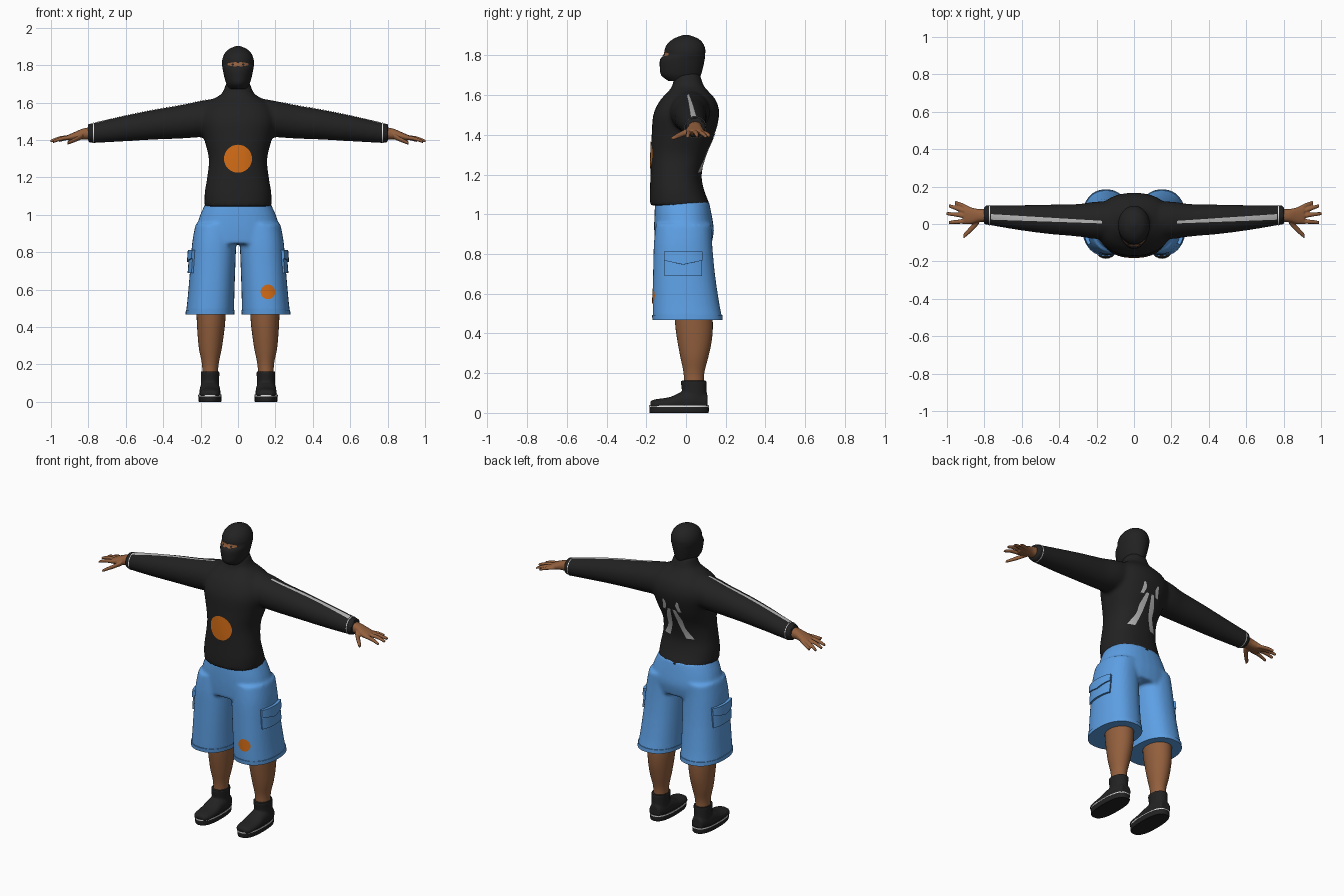
import bpy, bmesh
from math import cos, sin, pi
from mathutils import Vector
from mathutils.bvhtree import BVHTree

if "Cube" in bpy.data.objects:
    bpy.data.objects.remove(bpy.data.objects["Cube"])


def material(name, r, g, b):
    m = bpy.data.materials.new(name)
    m.use_nodes = True
    m.diffuse_color = (r, g, b, 1)
    m.node_tree.nodes["Principled BSDF"].inputs["Base Color"].default_value = (r, g, b, 1)
    return m


BLACK = material("black cloth", .016, .016, .016)
BLUE = material("blue denim", .11, .35, .78)
SKIN = material("brown skin", .29, .115, .047)
ORANGE = material("orange print", .65, .15, .008)
GREY = material("grey print", .48, .48, .48)
WHITE = material("white trim", .85, .85, .85)


def finish(name, bm, mat, voxel=0, smooth=0, thick=0):
    """Turn a bmesh into a shaded object, with its modifiers applied."""
    mesh = bpy.data.meshes.new(name)
    bm.to_mesh(mesh)
    bm.free()
    ob = bpy.data.objects.new(name, mesh)
    bpy.context.collection.objects.link(ob)
    if voxel:
        ob.modifiers.new("blend", "REMESH").voxel_size = voxel
    if smooth:
        mod = ob.modifiers.new("soften", "SMOOTH")
        mod.factor, mod.iterations = .5, smooth
    if thick:
        mod = ob.modifiers.new("thickness", "SOLIDIFY")
        mod.thickness, mod.offset = thick, -1
    if ob.modifiers:
        graph = bpy.context.evaluated_depsgraph_get()
        baked = bpy.data.meshes.new_from_object(ob.evaluated_get(graph))
        ob.modifiers.clear()
        ob.data = baked
    ob.data.materials.clear()
    ob.data.materials.append(mat)
    for other in bpy.context.selected_objects:
        other.select_set(False)
    ob.select_set(True)
    bpy.context.view_layer.objects.active = ob
    bpy.ops.object.shade_smooth_by_angle(angle=.7)
    return ob


def spline(rows, steps):
    """Catmull-Rom interpolation through section tuples."""
    out = []
    for i in range(len(rows) - 1):
        p = [rows[max(0, min(len(rows) - 1, i + k))] for k in (-1, 0, 1, 2)]
        for j in range(steps):
            t = j / steps
            out.append([b + .5 * t * (c - a + t * (2*a - 5*b + 4*c - d + t * (3*(b - c) + d - a)))
                        for a, b, c, d in zip(*p)])
    return out + [list(rows[-1])]


def loft(bm, axis, rows, side=1, power=2.0, steps=4, n=32):
    """Closed loft; each row is (position, centre 1, centre 2, radius 1, radius 2)."""
    rings = []
    for a, c1, c2, r1, r2 in spline(rows, steps):
        ring = []
        for k in range(n):
            c, s = cos(2 * pi * k / n), sin(2 * pi * k / n)
            u = c1 + r1 * abs(c) ** (2 / power) * (1 if c > 0 else -1)
            v = c2 + r2 * abs(s) ** (2 / power) * (1 if s > 0 else -1)
            x, y, z = {"x": (a, u, v), "y": (u, a, v), "z": (u, v, a)}[axis]
            ring.append(bm.verts.new((x * side, y, z)))
        rings.append(ring)
    for p, q in zip(rings, rings[1:]):
        for k in range(n):
            bm.faces.new((p[k], p[(k + 1) % n], q[(k + 1) % n], q[k]))
    bm.faces.new(rings[0])
    bm.faces.new(rings[-1])
    bmesh.ops.recalc_face_normals(bm, faces=bm.faces)


def simple(name, mat, axis, rows, **kw):
    bm = bmesh.new()
    loft(bm, axis, rows, **kw)
    return finish(name, bm, mat)


def plate(name, target, mat, grid, direction, lift=.003, thick=0):
    """Drape a grid of points onto a surface along a direction."""
    me, d = target.data, Vector(direction)
    tree = BVHTree.FromPolygons([v.co for v in me.vertices], [p.vertices for p in me.polygons])
    bm = bmesh.new()
    rows = []
    for line in grid:
        rows.append([])
        for p in line:
            start = Vector(p) - d * 2
            hit = tree.ray_cast(start, d)[0] or tree.find_nearest(Vector(p))[0]
            rows[-1].append(bm.verts.new(hit - d * lift))
    for p, q in zip(rows, rows[1:]):
        for k in range(len(p) - 1):
            bm.faces.new((p[k], p[k + 1], q[k + 1], q[k]))
    bmesh.ops.remove_doubles(bm, verts=bm.verts, dist=.0003)
    bm.normal_update()
    if sum(f.normal.dot(d) for f in bm.faces) > 0:
        bmesh.ops.reverse_faces(bm, faces=bm.faces)
    return finish(name, bm, mat, thick=thick)


def disc(x, z, r):
    return [[(x + r * i / 6 * cos(pi * k / 16), 0, z + r * i / 6 * sin(pi * k / 16))
             for k in range(33)] for i in range(7)]


# Sweater: torso, neck and sleeves blended together
torso = [(1.045, 0, -.03, .18, .152), (1.12, 0, -.045, .178, .137), (1.2, 0, -.05, .165, .129),
         (1.3, 0, -.038, .156, .14), (1.4, 0, -.015, .18, .158), (1.5, 0, .001, .205, .166),
         (1.57, 0, .01, .185, .143), (1.62, 0, .012, .13, .1), (1.65, 0, .01, .085, .078),
         (1.71, 0, .005, .062, .064)]
sleeve = [(.05, .02, 1.53, .1, .105), (.2, .02, 1.512, .1, .097), (.3, .02, 1.498, .087, .09),
          (.45, .025, 1.482, .079, .08), (.6, .033, 1.462, .068, .069),
          (.77, .047, 1.438, .054, .054), (.803, .047, 1.438, .051, .05)]
bm = bmesh.new()
loft(bm, "z", torso, power=2.3)
for s in (1, -1):
    loft(bm, "x", sleeve, side=s)
sweater = finish("sweater", bm, BLACK, voxel=.011, smooth=7)

# Shorts: hips and two wide legs blended together
hips = [(1.065, 0, -.02, .172, .135), (1, 0, -.015, .202, .144), (.92, 0, -.01, .226, .15),
        (.845, 0, -.014, .235, .142)]
short_leg = [(.95, .115, -.012, .112, .14), (.85, .127, -.015, .118, .147),
             (.7, .136, -.01, .121, .156), (.55, .145, 0, .125, .168), (.473, .15, .008, .129, .176)]
bm = bmesh.new()
loft(bm, "z", hips, power=2.3)
for s in (1, -1):
    loft(bm, "z", short_leg, side=s, power=2.3)
shorts = finish("shorts", bm, BLUE, voxel=.01, smooth=5)

# Hood and mask
head = [(1.672, 0, -.015, .046, .075), (1.7, 0, -.025, .062, .1), (1.74, 0, -.023, .074, .109),
        (1.78, 0, -.018, .082, .112), (1.803, 0, -.007, .085, .103), (1.83, 0, -.005, .084, .102),
        (1.86, 0, -.003, .073, .089), (1.885, 0, 0, .05, .06), (1.902, 0, 0, .012, .015)]
hood = simple("hood", BLACK, "z", head)

# Eye opening with two eyes
band = [[(x / 200, 0, 1.805 + v * (.012 - .007 * abs(x / 11) ** 2 - .004 * (abs(x) < 2)))
         for x in range(-11, 12)] for v in (-1, 0, 1)]
plate("eye_opening", hood, SKIN, band, (0, 1, 0))
for s, label in ((1, "left"), (-1, "right")):
    plate(label + "_eye", hood, BLACK, disc(.028 * s, 1.803, .006), (0, 1, 0), lift=.005)

# Front prints
plate("chest_print", sweater, ORANGE, disc(0, 1.3, .075), (0, 1, 0))
plate("shorts_print", shorts, ORANGE, disc(.16, .588, .039), (0, 1, 0))


def stroke(points, side):
    """Ribbon of (x, z, half width) points across the back."""
    return [[(side * (x + w * k), 0, z) for k in (-1, 0, 1)] for x, z, w in spline(points, 4)]


fingers = {
    "index": [(.88, .014, 1.414, .013, .012), (.94, .012, 1.408, .012, .011), (.99, .008, 1.391, .009, .008)],
    "middle": [(.88, .038, 1.416, .013, .012), (.95, .05, 1.41, .012, .011), (1.004, .056, 1.393, .009, .008)],
    "ring": [(.88, .06, 1.414, .013, .012), (.94, .08, 1.408, .012, .011), (.99, .098, 1.392, .01, .008)],
    "little": [(.87, .075, 1.414, .014, .011), (.92, .1, 1.408, .013, .01), (.957, .115, 1.396, .011, .008)],
    "thumb": [(.83, .02, 1.422, .022, .016), (.87, -.025, 1.402, .019, .013), (.912, -.066, 1.383, .014, .009)]}
palm = [(.785, .047, 1.436, .036, .033), (.83, .045, 1.432, .035, .029),
        (.87, .044, 1.422, .044, .022), (.91, .045, 1.412, .046, .015)]
foot = [(-.18, .15, .042, .032, .018), (-.15, .15, .043, .052, .026), (-.08, .15, .046, .058, .034),
        (-.02, .15, .056, .055, .05), (.04, .15, .06, .053, .055), (.108, .15, .055, .036, .04)]
shaft = [(.05, .15, .042, .05, .066), (.1, .15, .042, .048, .062), (.163, .149, .038, .051, .066)]
calf = [(.13, .15, .04, .042, .05), (.2, .148, .04, .044, .052), (.28, .148, .042, .06, .07),
        (.36, .146, .043, .07, .086), (.45, .144, .04, .077, .095), (.6, .144, .03, .08, .095)]

for s, label in ((1, "left"), (-1, "right")):
    # Hand
    bm = bmesh.new()
    loft(bm, "x", palm, side=s, power=2.3)
    for rows in fingers.values():
        loft(bm, "x", rows, side=s, n=12)
    finish(label + "_hand", bm, SKIN, voxel=.005, smooth=2)

    # Sleeve stripe and cuff seam
    start = .23 if s > 0 else .17
    stripe = []
    for i in range(25):
        t = i / 24
        stripe.append([(s * (start + (.765 - start) * t), .01 + .028 * t + k * (.007 + .008 * t), 1.5)
                       for k in (-1, 0, 1)])
    plate(label + "_sleeve_stripe", sweater, GREY, stripe, (0, 0, -1))
    simple(label + "_cuff_seam", WHITE, "x", [(.769, .047, 1.438, .0545, .0545),
           (.774, .047, 1.438, .0545, .0545)], side=s, steps=1)

    # Back print
    plate(label + "_back_stroke", sweater, GREY, stroke(
        [(.018, 1.41, .01), (.035, 1.34, .018), (.045, 1.28, .016), (.08, 1.21, .024)], s), (0, -1, 0))
    plate(label + "_back_chip", sweater, GREY, stroke(
        [(.05, 1.47, .006), (.045, 1.44, .012), (.055, 1.4, .01)], s), (0, -1, 0))

    # Hem band
    simple(label + "_hem", BLUE, "z", [(.468, .15, .008, .13, .177), (.492, .149, .006, .13, .177)],
           side=s, power=2.3, steps=1, n=48)

    # Cargo pocket and pointed flap
    columns = [-.108 + .188 * i / 14 for i in range(15)]
    pocket = [[(0, y, z) for y in columns] for z in (.69, .72, .75, .78, .8)]
    flap = [[(0, y * 1.03, .812 - t * (.045 + .02 * (1 - abs(y + .014) / .094))) for y in columns]
            for t in (0, .33, .67, 1)]
    plate(label + "_pocket", shorts, BLUE, pocket, (-s, 0, 0), lift=.012, thick=.02)
    plate(label + "_pocket_flap", shorts, BLUE, flap, (-s, 0, 0), lift=.02, thick=.02)

    # Lower leg
    simple(label + "_leg", SKIN, "z", calf, side=s)

    # Boot, sole and white welt
    bm = bmesh.new()
    loft(bm, "y", foot, side=s, power=2.3)
    loft(bm, "z", shaft, side=s)
    finish(label + "_boot", bm, BLACK, voxel=.007, smooth=3)
    simple(label + "_sole", BLACK, "z", [(0, .15, -.035, .058, .147), (.008, .15, -.035, .062, .15),
           (.04, .15, -.035, .061, .149)], side=s, power=2.5, steps=2)
    simple(label + "_welt", WHITE, "z", [(.03, .15, -.035, .063, .151), (.037, .15, -.035, .063, .151)],
           side=s, power=2.5, steps=1)
